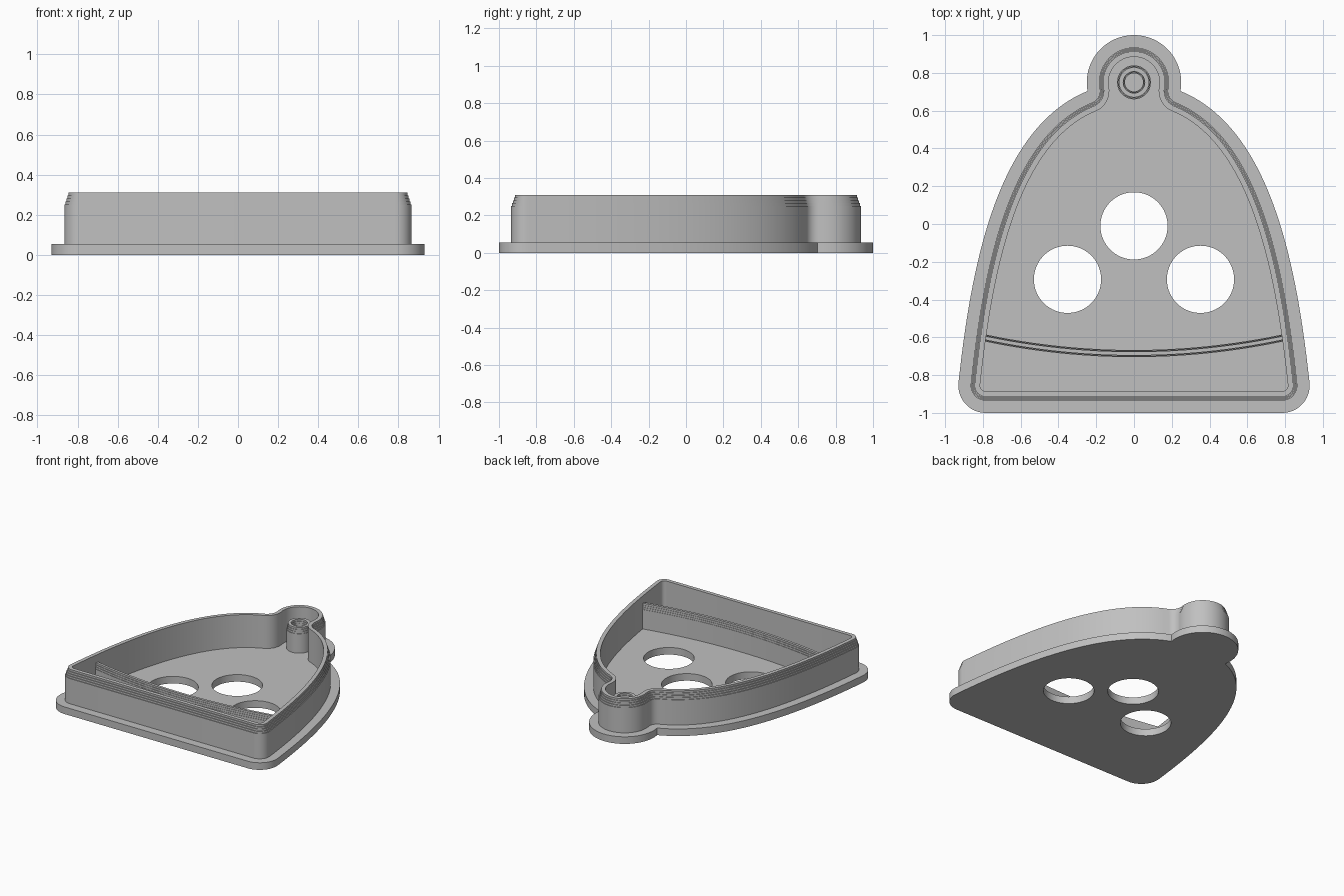
import bpy, bmesh
from math import sin, cos, radians, degrees, atan2, tau
from mathutils import Vector
from mathutils.geometry import interpolate_bezier

cube = bpy.data.objects.get("Cube")
if cube:
    bpy.data.objects.remove(cube, do_unlink=True)

PLATE = 0.055    # plate thickness
FOOT = 0.045     # wall feet sink slightly into the plate
RIM = 0.31       # cutting edge height
INNER = 0.25     # height of the inner marks

grey = bpy.data.materials.new("plain grey")
grey.use_nodes = True
grey.diffuse_color = (0.53, 0.53, 0.53, 1)
grey.node_tree.nodes["Principled BSDF"].inputs["Base Color"].default_value = grey.diffuse_color


def polar(angle):
    return Vector((cos(radians(angle)), sin(radians(angle))))


def spread(a, b, n):
    return [a + (b - a) * i / n for i in range(n + 1)]


def finish(obj):
    obj.data.materials.clear()
    obj.data.materials.append(grey)
    bpy.ops.object.select_all(action='DESELECT')
    obj.select_set(True)
    bpy.context.view_layer.objects.active = obj
    bpy.ops.object.shade_smooth_by_angle(angle=radians(30))


def loft(name, rings, wrap):
    """Skin rings of points; every ring is closed, wrap joins last to first."""
    bm = bmesh.new()
    grid = [[bm.verts.new(p) for p in ring] for ring in rings]
    pairs = list(zip(grid, grid[1:] + grid[:1]))
    for a, b in pairs if wrap else pairs[:-1]:
        for i in range(len(a)):
            bm.faces.new((a[i - 1], a[i], b[i], b[i - 1]))
    if not wrap:
        bm.faces.new(grid[0])
        bm.faces.new(grid[-1])
    bmesh.ops.recalc_face_normals(bm, faces=bm.faces)
    mesh = bpy.data.meshes.new(name)
    bm.to_mesh(mesh)
    bm.free()
    obj = bpy.data.objects.new(name, mesh)
    bpy.context.collection.objects.link(obj)
    finish(obj)


def stairs(start, end, low, high, steps):
    """Stepped profile rising from (start, low) to (end, high)."""
    points = [(start, low)]
    for i in range(steps):
        z = low + (high - low) * (i + 1) / steps
        points.append((start + (end - start) * i / steps, z))
        points.append((start + (end - start) * (i + 1) / steps, z))
    return points


# Bell outline: (point, outward normal) pairs for the right half
corner, knob = Vector((0.785, -0.855)), Vector((0, 0.75))
CORNER_R, KNOB_R = 0.145, 0.25
side_angle, neck_angle = 5.8, -10.6
foot_point = corner + polar(side_angle) * CORNER_R
neck = knob + polar(neck_angle) * KNOB_R
handles = [foot_point, Vector((0.86, -0.2)), Vector((0.72, 0.51)), neck]

half = [(corner + polar(a) * CORNER_R, polar(a)) for a in spread(-90, side_angle, 12)]
side = [Vector(p[:2]) for p in interpolate_bezier(*[v.to_3d() for v in handles], 41)]
for i in range(1, 40):
    t = side[i + 1] - side[i - 1]
    half.append((side[i], Vector((t.y, -t.x)).normalized()))
end = neck - handles[2]
shoulder = degrees(atan2(-end.x, end.y))
half += [(neck, polar(a)) for a in spread(shoulder, neck_angle, 10)]
half += [(knob + polar(a) * KNOB_R, polar(a)) for a in spread(neck_angle, 90, 24)[1:]]
flip = Vector((-1, 1))
bell = half + [(p * flip, n * flip) for p, n in reversed(half[:-1])]


def outline(inset):
    return [p - n * inset for p, n in bell]


# Base plate with three round holes
curve = bpy.data.curves.new("base_plate", 'CURVE')
curve.dimensions, curve.fill_mode, curve.extrude = '2D', 'BOTH', PLATE / 2
edge = outline(0)
loops = [[p for i, p in enumerate(edge) if (p - edge[i - 1]).length > 1e-4]]
for x, y in ((0, -0.01), (-0.352, -0.293), (0.352, -0.293)):
    loops.append([Vector((x, y)) + polar(a) * 0.178 for a in spread(0, 360, 64)[:-1]])
for points in loops:
    spline = curve.splines.new('POLY')
    spline.points.add(len(points) - 1)
    spline.use_cyclic_u = True
    for target, p in zip(spline.points, points):
        target.co = (p.x, p.y, 0, 1)
plate = bpy.data.objects.new("base_plate", curve)
plate.location.z = PLATE / 2
bpy.context.collection.objects.link(plate)
bpy.ops.object.select_all(action='DESELECT')
plate.select_set(True)
bpy.context.view_layer.objects.active = plate
bpy.ops.object.convert(target='MESH')
finish(bpy.context.view_layer.objects.active)

# Cutting wall: stepped outside, straight inside
profile = [(0.065, FOOT)] + stairs(0.065, 0.091, 0.235, RIM, 5) + [(0.115, RIM), (0.115, FOOT)]
loft("cutting_wall", [[(p.x, p.y, z) for p in outline(d)] for d, z in profile], True)

# Hollow post in the knob, stepped on both faces
profile = ([(0.09, FOOT)] + stairs(0.09, 0.076, 0.19, INNER, 4)
           + stairs(0.048, 0.06, 0.19, INNER, 4)[::-1] + [(0.048, FOOT)])
loft("knob_post", [[(r * cos(tau * i / 48), knob.y + r * sin(tau * i / 48), z)
                    for i in range(48)] for r, z in profile], True)

# Curved rib across the bell, stepped on both faces
flank = [(0.019, FOOT)] + stairs(0.019, 0.007, 0.19, INNER, 4)
section = flank + [(-w, z) for w, z in reversed(flank)]
loft("cross_rib", [[(x, -0.686 + 0.133 * x * x + w, z) for w, z in section]
                   for x in spread(-0.8, 0.8, 32)], False)
